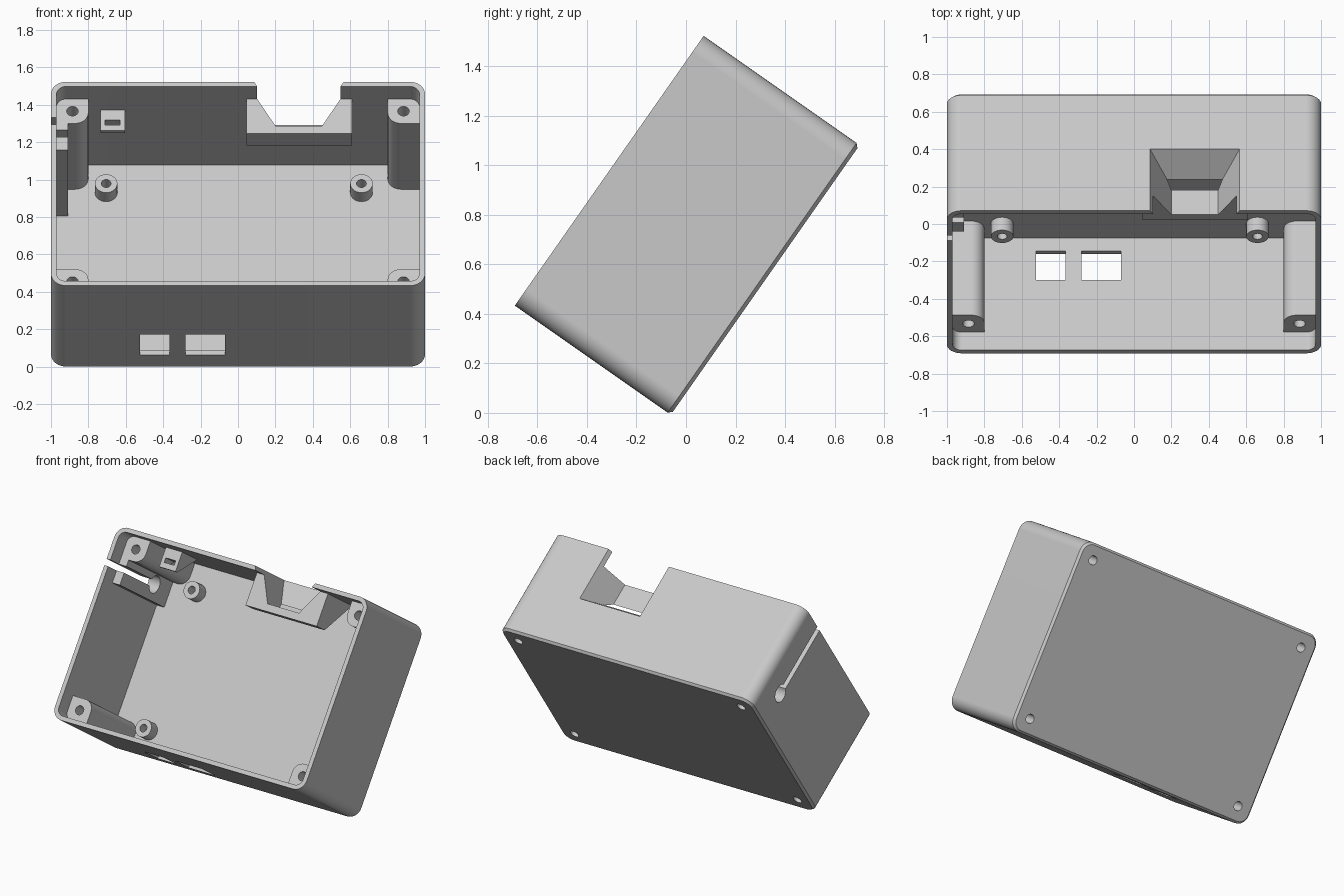
import bpy, bmesh
from math import cos, sin, pi, radians
from mathutils import Matrix

if "Cube" in bpy.data.objects:
    bpy.data.objects.remove(bpy.data.objects["Cube"], do_unlink=True)

grey = bpy.data.materials.new("light_grey_plastic")
grey.use_nodes = True
grey.diffuse_color = (0.58, 0.58, 0.58, 1)
grey.node_tree.nodes["Principled BSDF"].inputs["Base Color"].default_value = (0.58, 0.58, 0.58, 1)

# The case is modelled lying on its back, then leaned up around x
TILT = Matrix.Translation((0, 0, 0.761)) @ Matrix.Rotation(radians(55), 4, 'X') @ Matrix.Translation((0, 0, -0.3785))
HALF_Y, RIM, FLOOR, WALL = 0.665, 0.757, 0.026, 0.03
IN_X, IN_Y = 1 - WALL, HALF_Y - WALL
LEDGE = 0.64
parts = []


def loft(name, rings, part=True):
    """Closed solid through matching rings of points."""
    bm = bmesh.new()
    loops = [[bm.verts.new(p) for p in ring] for ring in rings]
    n = len(loops[0])
    for a, b in zip(loops, loops[1:]):
        for i in range(n):
            j = (i + 1) % n
            bm.faces.new((a[i], a[j], b[j], b[i]))
    bm.faces.new(loops[0][::-1])
    bm.faces.new(loops[-1])
    bmesh.ops.recalc_face_normals(bm, faces=bm.faces)
    mesh = bpy.data.meshes.new(name)
    bm.to_mesh(mesh)
    bm.free()
    mesh.materials.append(grey)
    ob = bpy.data.objects.new(name, mesh)
    bpy.context.collection.objects.link(ob)
    if part:
        parts.append(ob)
    else:
        ob.hide_render = True
    return ob


def rounded(x0, x1, y0, y1, radii, steps=8):
    """Rectangle outline; radii go anticlockwise from the +x +y corner."""
    pts = []
    corners = ((x1, y1, -1, -1), (x0, y1, 1, -1), (x0, y0, 1, 1), (x1, y0, -1, 1))
    for k, ((x, y, sx, sy), r) in enumerate(zip(corners, radii)):
        if r == 0:
            pts.append((x, y))
            continue
        for i in range(steps + 1):
            a = (k + i / steps) * pi / 2
            pts.append((x + sx * r + r * cos(a), y + sy * r + r * sin(a)))
    return pts


def circle(x, y, r, n=28):
    return [(x + r * cos(2 * pi * i / n), y + r * sin(2 * pi * i / n)) for i in range(n)]


def along_z(name, outline, z0, z1, part=True):
    return loft(name, [[(x, y, z) for x, y in outline] for z in (z0, z1)], part)


def along_x(name, outline, x0, x1, part=True):
    return loft(name, [[(x, y, z) for y, z in outline] for x in (x0, x1)], part)


def box(name, x0, x1, y0, y1, z0, z1, part=True):
    return along_z(name, [(x0, y0), (x1, y0), (x1, y1), (x0, y1)], z0, z1, part)


def cut(ob, cutter):
    mod = ob.modifiers.new("cut", 'BOOLEAN')
    mod.operation, mod.solver, mod.object = 'DIFFERENCE', 'EXACT', cutter
    bpy.context.view_layer.objects.active = ob
    bpy.ops.object.modifier_apply(modifier=mod.name)


cutters = []


def cut_all(cutter, *obs):
    for ob in obs:
        cut(ob, cutter)
    cutters.append(cutter)


# Open tray with rounded corners and a small chamfer round the back
def shell_ring(inset, z):
    r = 0.08 - inset
    w, h = 1 - inset, HALF_Y - inset
    return [(x, y, z) for x, y in rounded(-w, w, -h, h, [r] * 4)]


case = loft("case_shell", [shell_ring(0.015, -0.012), shell_ring(0, 0.003), shell_ring(0, RIM)])
cut_all(along_z("cavity_cutter", rounded(-IN_X, IN_X, -IN_Y, IN_Y, [0.05] * 4), FLOOR, 1, False), case)

# Corner screw posts, drilled right through the back
for sx, side in ((-1, "right"), (1, "left")):
    for sy, row in ((-1, "lower"), (1, "upper")):
        xs = sorted((sx * 0.80, sx * 0.975))
        ys = sorted((sy * 0.476, sy * 0.64))
        radii = [0.07 if (cx, cy) == (-sx, -sy) else 0
                 for cx, cy in ((1, 1), (-1, 1), (-1, -1), (1, -1))]
        post = along_z(f"{row}_{side}_screw_post", rounded(*xs, *ys, radii), 0.01, LEDGE)
        drill = along_z("screw_cutter", circle(sx * 0.885, sy * 0.556, 0.031), -0.1, 1, False)
        cut_all(drill, post, case)

# Board standoffs on the floor
for x, side in ((-0.705, "right"), (0.66, "left")):
    for y, row in ((-0.5, "lower"), (0.455, "upper")):
        peg = along_z(f"{row}_{side}_standoff", circle(x, y, 0.06), 0.01, 0.11)
        cut_all(along_z("peg_cutter", circle(x, y, 0.026), 0.03, 0.2, False), peg)

# Two ports in the lower wall
for x0, x1 in ((-0.525, -0.365), (-0.28, -0.07)):
    cut_all(box("port_cutter", x0, x1, -0.7, -0.6, 0.11, 0.30, False), case)

# Tapered recess through the upper wall, with its housing inside
housing = along_x("recess_housing", [(0.65, LEDGE), (0.41, LEDGE), (0.41, 0.53), (0.65, 0.29)], 0.045, 0.61)


def recess_ring(x0, x1, y, z0):
    return [(x0, y, z0), (x1, y, z0), (x1, y, 0.9), (x0, y, 0.9)]


recess = loft("recess_cutter", [recess_ring(0.2, 0.45, 0.46, 0.46),
                                recess_ring(0.083, 0.567, 0.67, 0.353)], False)
cut_all(recess, housing, case)

# Slotted tie bracket under the upper wall
bracket = along_x("tie_bracket", [(0.65, 0.54), (0.50, 0.54), (0.50, 0.515), (0.65, 0.31)], -0.735, -0.605)
cut_all(box("tie_cutter", -0.71, -0.63, 0.537, 0.568, 0.2, 0.7, False), bracket)

# Cable clamp block on the right wall, with a slit leading to a round hole
clamp = box("cable_clamp", -0.975, -0.91, 0.303, 0.48, 0.01, LEDGE)
cut_all(box("slit_cutter", -1.1, -0.88, 0.388, 0.432, 0.23, 1, False), clamp, case)
cut_all(along_x("cable_cutter", circle(0.41, 0.23, 0.06), -1.1, -0.88, False), clamp, case)

for ob in cutters:
    bpy.data.objects.remove(ob, do_unlink=True)

# Lean every part up and shade it
for ob in bpy.context.selected_objects:
    ob.select_set(False)
for ob in parts:
    ob.data.transform(TILT)
    ob.select_set(True)
bpy.context.view_layer.objects.active = case
bpy.ops.object.shade_smooth_by_angle(angle=radians(30))
for ob in parts:
    mod = ob.modifiers.new("even_shading", 'WEIGHTED_NORMAL')
    mod.keep_sharp = True
